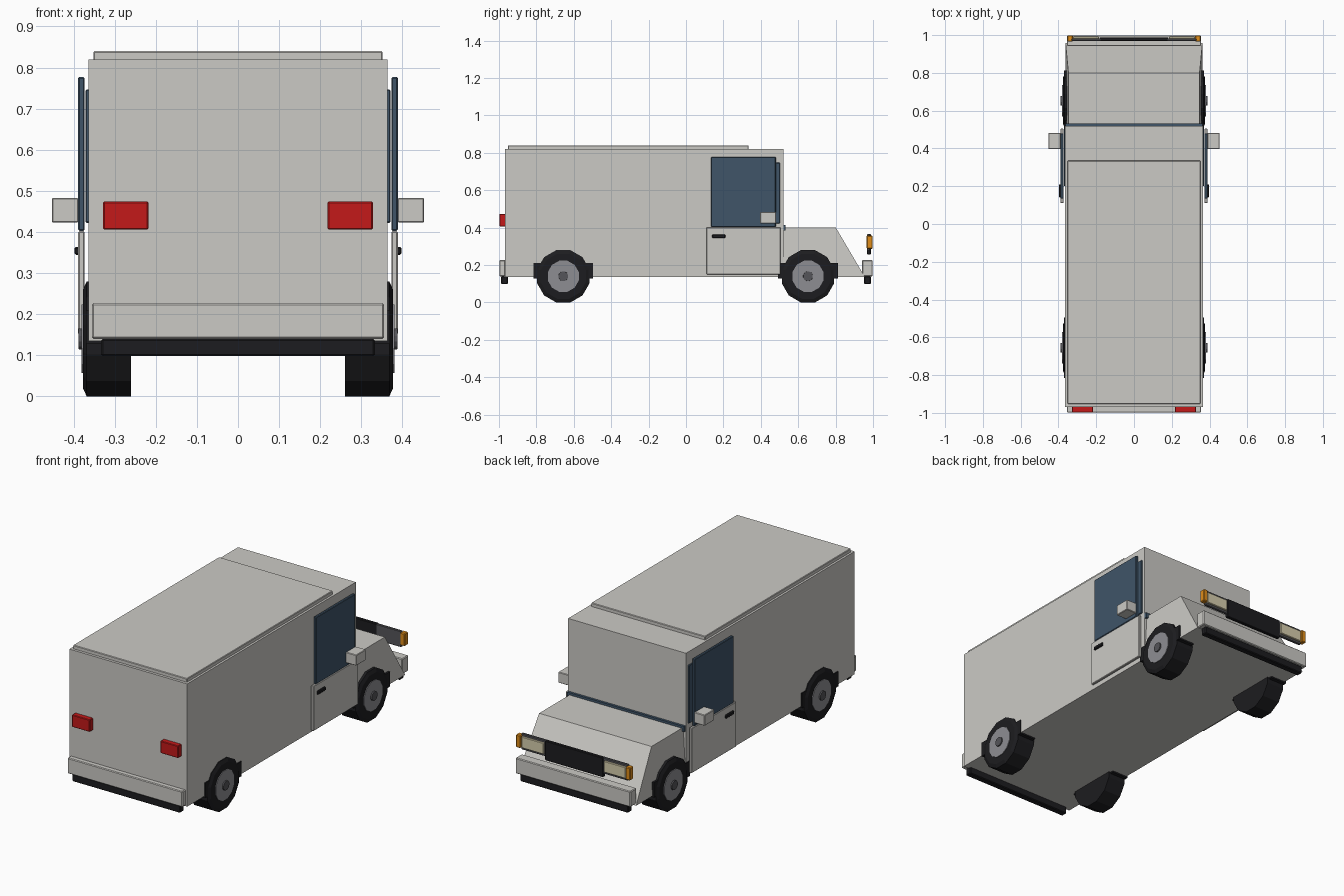
import bpy, bmesh, math

if "Cube" in bpy.data.objects:
    bpy.data.objects.remove(bpy.data.objects["Cube"])


def material(name, rgb):
    m = bpy.data.materials.new(name)
    m.diffuse_color = (*rgb, 1)
    m.use_nodes = True
    m.node_tree.nodes["Principled BSDF"].inputs["Base Color"].default_value = m.diffuse_color
    return m


PAINT = material("paint", (0.60, 0.59, 0.56))
BLACK = material("black", (0.012, 0.012, 0.014))
GLASS = material("glass", (0.05, 0.09, 0.14))
RED = material("red", (0.55, 0.01, 0.01))
AMBER = material("amber", (0.75, 0.27, 0.01))
CREAM = material("cream", (0.68, 0.62, 0.42))
STEEL = material("steel", (0.27, 0.27, 0.29))
DARK = material("dark_steel", (0.09, 0.09, 0.10))


def finish(name, bm, mat):
    bmesh.ops.recalc_face_normals(bm, faces=bm.faces)
    me = bpy.data.meshes.new(name)
    bm.to_mesh(me)
    bm.free()
    me.materials.append(mat)
    ob = bpy.data.objects.new(name, me)
    bpy.context.collection.objects.link(ob)
    return ob


def box(name, x, y, z, mat, bevel=0.0):
    """Box from (min, max) ranges."""
    bm = bmesh.new()
    bmesh.ops.create_cube(bm, size=1)
    for v in bm.verts:
        v.co = [r[0] if c < 0 else r[1] for c, r in zip(v.co, (x, y, z))]
    ob = finish(name, bm, mat)
    if bevel:
        mod = ob.modifiers.new("bevel", 'BEVEL')
        mod.width, mod.segments = bevel, 1
    return ob


def pair(name, x, y, z, mat, bevel=0.0):
    box(name + "_right", x, y, z, mat, bevel)
    box(name + "_left", (-x[1], -x[0]), y, z, mat, bevel)


def lathe_x(name, rings, side, y, z, mat, n=12):
    """Closed solid turned round the x axis from (x, radius) rings."""
    bm = bmesh.new()
    loops = []
    for x, r in rings:
        loops.append([bm.verts.new((side * x,
                                    y + r * math.cos(2 * math.pi * (i + .5) / n),
                                    z + r * math.sin(2 * math.pi * (i + .5) / n)))
                      for i in range(n)])
    for a, b in zip(loops, loops[1:]):
        for i in range(n):
            j = (i + 1) % n
            bm.faces.new((a[i], a[j], b[j], b[i]))
    bm.faces.new(loops[0])
    bm.faces.new(loops[-1])
    return finish(name, bm, mat)


# Cargo body and raised roof panel
box("body", (-.364, .364), (-.968, .52), (.135, .82), PAINT)
box("roof_panel", (-.352, .352), (-.953, .335), (.815, .84), PAINT, .003)

# Hood: side profile, narrower along the top
bm = bmesh.new()
profile = [(.52, .135, .362), (.957, .135, .362), (.80, .402, .347), (.52, .402, .347)]
left, right = [[bm.verts.new((s * x, y, z)) for y, z, x in profile] for s in (-1, 1)]
bm.faces.new(left)
bm.faces.new(right)
for i in range(4):
    j = (i + 1) % 4
    bm.faces.new((left[i], left[j], right[j], right[i]))
finish("hood", bm, PAINT)
box("windscreen_base", (-.362, .362), (.515, .533), (.385, .415), GLASS)

# Doors, glass, handles and mirrors
pair("door", (.373, .389), (.11, .505), (.15, .402), PAINT, .003)
pair("door_window", (.373, .389), (.134, .48), (.403, .777), GLASS, .003)
pair("inner_window", (.355, .371), (.20, .502), (.422, .747), GLASS, .003)
pair("door_handle", (.385, .398), (.14, .21), (.344, .364), BLACK, .004)
pair("mirror", (.388, .453), (.396, .482), (.423, .483), PAINT, .003)

# Bumpers with black lower strips
for name, s in (("front", 1), ("rear", -1)):
    inner = .942 if s > 0 else .966
    box(name + "_bumper", (-.355, .355), sorted((s * inner, s * .998)),
        (.14, .227), PAINT, .004)
    box(name + "_bumper_strip", (-.333, .333), sorted((s * .952, s * .988)),
        (.098, .14), BLACK, .004)

# Grille and lights
box("grille", (-.18, .18), (.968, .988), (.256, .365), BLACK, .003)
pair("headlight_frame", (.175, .33), (.968, .983), (.275, .365), DARK, .003)
pair("headlight", (.185, .322), (.98, .992), (.288, .352), CREAM, .003)
pair("indicator", (.324, .353), (.966, .998), (.287, .358), AMBER, .004)
pair("tail_light", (.218, .328), (-.997, -.96), (.406, .474), RED, .003)

# Wheels and wheel arch blocks
R = .14 / math.cos(math.pi / 12)
for axle, y in (("front", .652), ("rear", -.656)):
    pair(axle + "_arch", (.27, .37), (y - .16, y + .16), (.127, .21), BLACK)
    for side, label in ((1, "right"), (-1, "left")):
        tag = f"{axle}_{label}_"
        lathe_x(tag + "tyre", [(.26, R), (.368, R), (.377, R * .86)], side, y, .14, BLACK)
        lathe_x(tag + "rim", [(.35, .086), (.381, .086)], side, y, .14, STEEL)
        lathe_x(tag + "hub_cap", [(.36, .028), (.388, .026)], side, y, .14, DARK)
